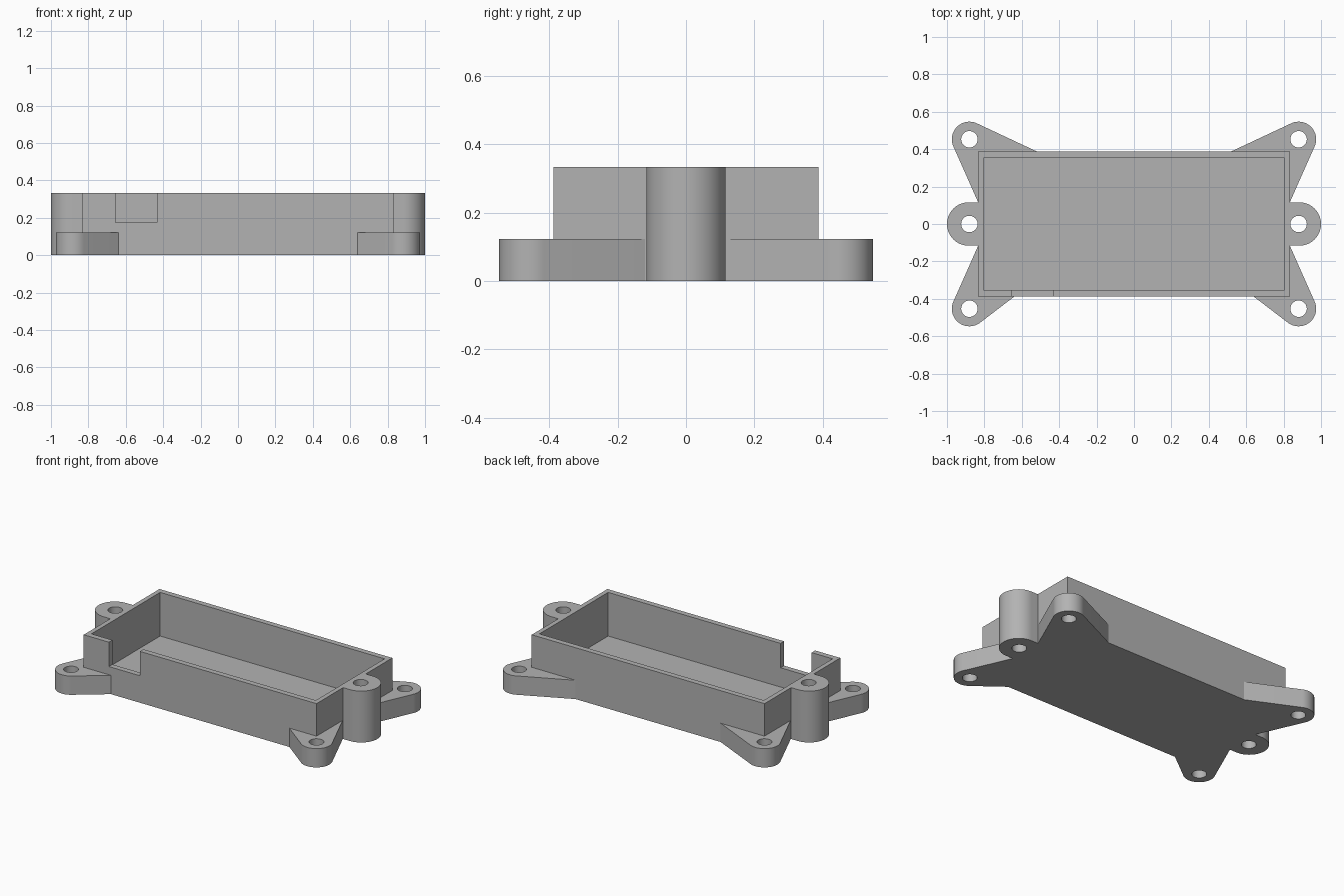
import bpy, bmesh
from math import acos, atan2, cos, sin, hypot, pi, radians

cube = bpy.data.objects.get("Cube")
if cube:
    bpy.data.objects.remove(cube, do_unlink=True)

HALF_X, HALF_Y, HEIGHT = 0.835, 0.388, 0.333
INNER_X, INNER_Y, FLOOR = 0.805, 0.352, 0.05
EAR_HEIGHT, HOLE_R = 0.122, 0.044

grey = bpy.data.materials.new("plain grey")
grey.use_nodes = True
grey.diffuse_color = (0.45, 0.45, 0.45, 1)
grey.node_tree.nodes["Principled BSDF"].inputs["Base Color"].default_value = (0.45, 0.45, 0.45, 1)


def arc(cx, cy, r, start, end, steps):
    angles = [start + (end - start) * i / steps for i in range(steps + 1)]
    return [(cx + r * cos(a), cy + r * sin(a)) for a in angles]


def prism(name, loops, z0, z1):
    """Extrude an outline, with any further loops as holes, from z0 to z1."""
    bm = bmesh.new()
    edges = []
    for loop in loops:
        verts = [bm.verts.new((x, y, z0)) for x, y in loop]
        edges += [bm.edges.new((v, verts[i - 1])) for i, v in enumerate(verts)]
    bmesh.ops.triangle_fill(bm, edges=edges, use_beauty=True)
    result = bmesh.ops.extrude_face_region(bm, geom=bm.faces[:], use_keep_orig=True)
    top = [g for g in result["geom"] if isinstance(g, bmesh.types.BMVert)]
    bmesh.ops.translate(bm, verts=top, vec=(0, 0, z1 - z0))
    bmesh.ops.recalc_face_normals(bm, faces=bm.faces[:])
    mesh = bpy.data.meshes.new(name)
    bm.to_mesh(mesh)
    bm.free()
    mesh.materials.append(grey)
    obj = bpy.data.objects.new(name, mesh)
    bpy.context.collection.objects.link(obj)
    return obj


def smooth(obj):
    bpy.ops.object.select_all(action="DESELECT")
    obj.select_set(True)
    bpy.context.view_layer.objects.active = obj
    bpy.ops.object.shade_smooth_by_angle(angle=radians(30))


def rectangle(x0, x1, y0, y1):
    return [(x0, y0), (x1, y0), (x1, y1), (x0, y1)]


def cut(obj, cutter):
    cutter.hide_render = True
    mod = obj.modifiers.new("cut", "BOOLEAN")
    mod.operation, mod.solver, mod.object = "DIFFERENCE", "EXACT", cutter
    bpy.context.view_layer.objects.active = obj
    bpy.ops.object.modifier_apply(modifier=mod.name)
    bpy.data.objects.remove(cutter, do_unlink=True)


# Open tray with a cable notch in the front wall
tray = prism("tray", [rectangle(-HALF_X, HALF_X, -HALF_Y, HALF_Y)], 0, HEIGHT)
cut(tray, prism("cavity", [rectangle(-INNER_X, INNER_X, -INNER_Y, INNER_Y)], FLOOR, 0.5))
cut(tray, prism("notch", [rectangle(-0.655, -0.432, -0.5, -0.3)], 0.175, 0.5))


def ear_outline(root_x):
    """Rounded tip joined by tangents to the long wall and the end wall."""
    cx, cy, r = 0.88, 0.453, 0.094

    def tangent(px, py, side):
        dx, dy = px - cx, py - cy
        return atan2(dy, dx) + side * acos(r / hypot(dx, dy))

    start = tangent(HALF_X, 0.12, 1)
    end = tangent(root_x, HALF_Y, -1) % (2 * pi)
    outline = [(HALF_X, 0.12)] + arc(cx, cy, r, start, end, 24)
    outline += [(root_x, HALF_Y), (HALF_X, HALF_Y)]
    return outline, arc(cx, cy, HOLE_R, 0, 2 * pi, 32)[:-1]


for sx, side in ((1, "left"), (-1, "right")):
    # Low corner ears
    for sy, end, root_x in ((1, "back", 0.52), (-1, "front", 0.64)):
        loops = [[(sx * x, sy * y) for x, y in loop] for loop in ear_outline(root_x)]
        smooth(prism(f"{end}_{side}_ear", loops, 0, EAR_HEIGHT))
    # Tall screw boss in the middle of each end
    outline = [(HALF_X, -0.116)] + arc(0.884, 0, 0.116, -pi / 2, pi / 2, 32) + [(HALF_X, 0.116)]
    hole = arc(0.88, 0, HOLE_R, 0, 2 * pi, 32)[:-1]
    loops = [[(sx * x, y) for x, y in loop] for loop in (outline, hole)]
    smooth(prism(f"{side}_boss", loops, 0, HEIGHT))
